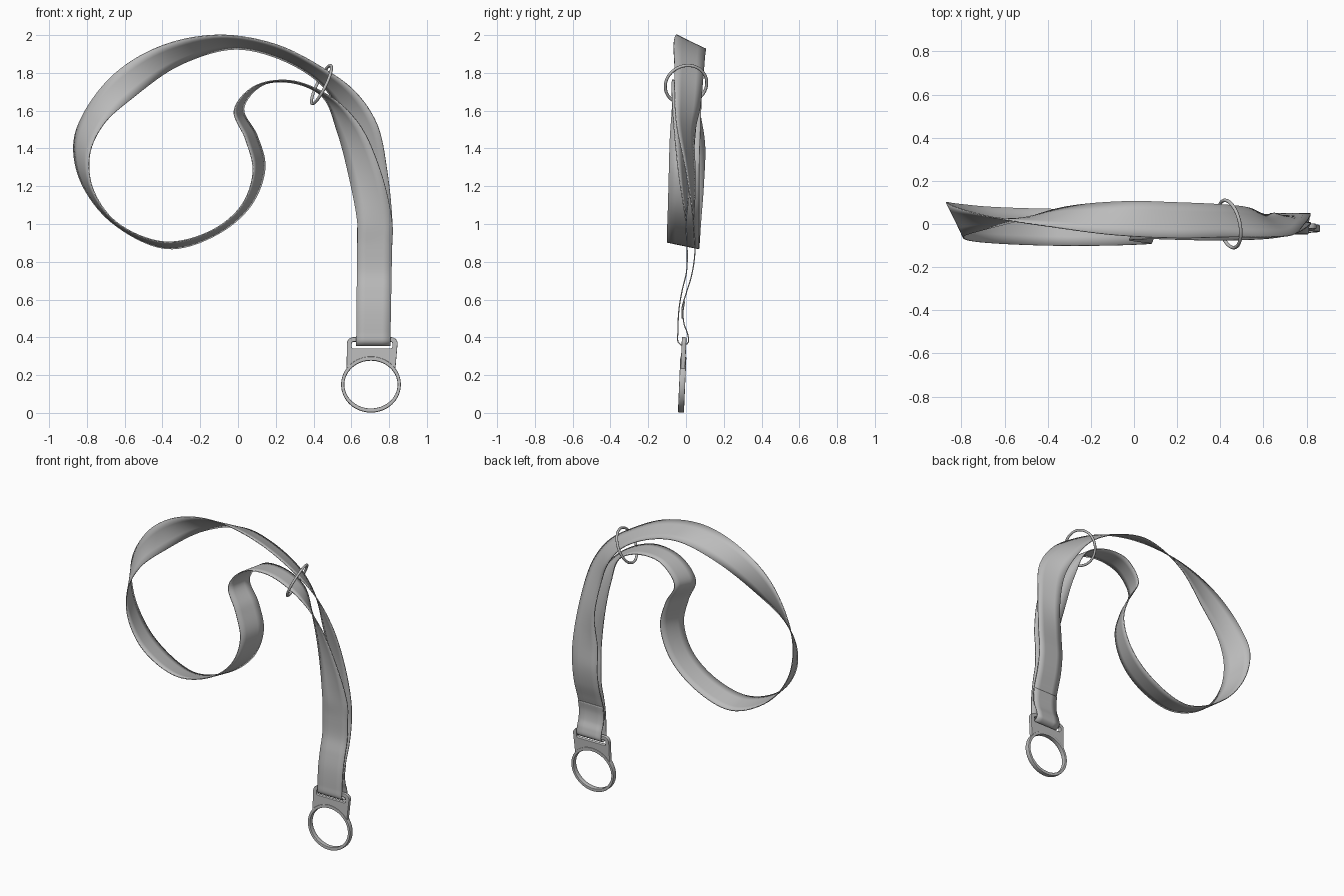
import bpy, math
from mathutils import Vector, Matrix

if "Cube" in bpy.data.objects:
    bpy.data.objects.remove(bpy.data.objects["Cube"])

grey = bpy.data.materials.new("grey")
grey.diffuse_color = (0.5, 0.5, 0.5, 1)
grey.use_nodes = True
grey.node_tree.nodes["Principled BSDF"].inputs["Base Color"].default_value = grey.diffuse_color


def add_mesh(name, verts, faces):
    me = bpy.data.meshes.new(name)
    me.from_pydata(verts, [], faces)
    me.materials.append(grey)
    ob = bpy.data.objects.new(name, me)
    bpy.context.collection.objects.link(ob)
    return ob


def activate(ob):
    bpy.ops.object.select_all(action='DESELECT')
    ob.select_set(True)
    bpy.context.view_layer.objects.active = ob


def smooth(ob):
    activate(ob)
    bpy.ops.object.shade_smooth_by_angle(angle=math.radians(35))


def spline(pts, steps):
    """Centripetal spline through all points."""
    pts = [2 * pts[0] - pts[1]] + pts + [2 * pts[-1] - pts[-2]]
    out = []
    for p0, p1, p2, p3 in zip(pts, pts[1:], pts[2:], pts[3:]):
        t0 = 0.0
        t1 = t0 + max((p1 - p0).length, 1e-5) ** 0.5
        t2 = t1 + max((p2 - p1).length, 1e-5) ** 0.5
        t3 = t2 + max((p3 - p2).length, 1e-5) ** 0.5
        for i in range(steps):
            t = t1 + (t2 - t1) * i / steps
            a1 = p0.lerp(p1, (t - t0) / (t1 - t0))
            a2 = p1.lerp(p2, (t - t1) / (t2 - t1))
            a3 = p2.lerp(p3, (t - t2) / (t3 - t2))
            b1 = a1.lerp(a2, (t - t0) / (t2 - t0))
            b2 = a2.lerp(a3, (t - t1) / (t3 - t1))
            out.append(b1.lerp(b2, (t - t1) / (t2 - t1)))
    return out + [pts[-2]]


# Strap: one long ribbon given by its two edges
back_tail = [(-0.022, 0.50), (-0.02, 0.56), (0.0, 0.63), (0.03, 0.73),
             (0.047, 0.85), (0.04, 1.0)]
front_tail = [(0.0, 1.0), (0.006, 0.88), (0.003, 0.75), (-0.02, 0.65),
              (-0.037, 0.55), (-0.043, 0.43), (-0.041, 0.375), (-0.015, 0.356),
              (0.012, 0.375), (0.008, 0.42), (-0.01, 0.47), (-0.016, 0.53), (-0.008, 0.59)]
loop = [
    (0.79, 0.00, 1.28, 0.65, 0.05, 1.22),
    (0.735, -0.05, 1.53, 0.60, 0.045, 1.47),
    (0.62, -0.06, 1.70, 0.53, 0.075, 1.62),
    (0.45, -0.06, 1.825, 0.41, 0.09, 1.765),
    (0.20, -0.065, 1.95, 0.19, 0.10, 1.885),
    (-0.10, -0.05, 2.0, -0.03, 0.105, 1.925),
    (-0.40, -0.01, 1.945, -0.31, 0.08, 1.84),
    (-0.65, 0.03, 1.80, -0.54, 0.015, 1.68),
    (-0.82, 0.075, 1.58, -0.71, -0.03, 1.53),
    (-0.87, 0.10, 1.42, -0.785, -0.055, 1.37),
    (-0.83, 0.095, 1.22, -0.77, -0.075, 1.19),
    (-0.67, 0.08, 1.01, -0.645, -0.09, 1.01),
    (-0.38, 0.07, 0.87, -0.39, -0.10, 0.905),
    (-0.12, 0.07, 0.94, -0.14, -0.10, 0.965),
    (0.07, 0.07, 1.10, 0.02, -0.095, 1.10),
    (0.143, 0.07, 1.30, 0.08, -0.09, 1.28),
    (0.10, 0.075, 1.47, 0.04, -0.085, 1.45),
    (0.03, 0.08, 1.61, -0.02, -0.075, 1.60),
    (0.13, 0.085, 1.735, 0.08, -0.07, 1.725),
    (0.30, 0.08, 1.745, 0.27, -0.075, 1.76),
    (0.45, 0.07, 1.67, 0.48, -0.075, 1.68),
    (0.525, 0.05, 1.49, 0.64, -0.065, 1.53),
    (0.585, 0.03, 1.26, 0.755, -0.04, 1.28)]


def tail_edge(tail, right):
    return [Vector((0.8 + 0.018 * z if right else 0.622 + 0.01 * z, y, z)) for y, z in tail]


edge_a = spline(tail_edge(back_tail, True) + [Vector(r[:3]) for r in loop]
                + tail_edge(front_tail, False), 8)
edge_b = spline(tail_edge(back_tail, False) + [Vector(r[3:]) for r in loop]
                + tail_edge(front_tail, True), 8)
cols = 5
verts = [a.lerp(b, c / (cols - 1)) for a, b in zip(edge_a, edge_b) for c in range(cols)]
faces = [(r * cols + c, r * cols + c + 1, (r + 1) * cols + c + 1, (r + 1) * cols + c)
         for r in range(len(edge_a) - 1) for c in range(cols - 1)]
strap = add_mesh("strap", verts, faces)
solid = strap.modifiers.new("thickness", 'SOLIDIFY')
solid.thickness = 0.006
solid.offset = 0
smooth(strap)

# Thin wire ring gathering both strands
bpy.ops.mesh.primitive_torus_add(major_radius=0.112, minor_radius=0.008,
                                 major_segments=64, minor_segments=12)
ring = bpy.context.object
ring.name = "gather_ring"
rot = Vector((0.88, 0.2, -0.43)).to_track_quat('Z', 'Y').to_matrix().to_4x4()
ring.matrix_world = Matrix.Translation((0.442, 0.0, 1.738)) @ rot
ring.data.materials.append(grey)
smooth(ring)


# Buckle: flat plate with a strap slot and a large round opening
def ellipse(cx, cz, rx, rz, a0, a1, n):
    return [(cx + rx * math.cos(math.radians(a0 + (a1 - a0) * i / n)),
             cz + rz * math.sin(math.radians(a0 + (a1 - a0) * i / n))) for i in range(n + 1)]


def rounded_box(x0, x1, z0, z1, r):
    pts = []
    for cx, cz, a in ((x1 - r, z0 + r, -90), (x1 - r, z1 - r, 0),
                      (x0 + r, z1 - r, 90), (x0 + r, z0 + r, 180)):
        pts += ellipse(cx, cz, r, r, a, a + 90, 6)
    return pts


outline = (ellipse(0.704, 0.15, 0.158, 0.148, 145, 395, 56)
           + ellipse(0.81, 0.368, 0.035, 0.033, 0, 90, 6)
           + ellipse(0.612, 0.368, 0.035, 0.033, 90, 180, 6))
opening = ellipse(0.704, 0.15, 0.141, 0.127, 0, 360, 64)[:-1]
slot = rounded_box(0.602, 0.818, 0.341, 0.377, 0.01)


def plate(name, loops, half, bevel, y):
    cu = bpy.data.curves.new(name, 'CURVE')
    cu.dimensions = '2D'
    cu.fill_mode = 'BOTH'
    cu.extrude = half - bevel
    cu.bevel_depth = bevel
    cu.offset = -bevel
    cu.bevel_resolution = 1
    for pts in loops:
        sp = cu.splines.new('POLY')
        sp.points.add(len(pts) - 1)
        for p, (x, z) in zip(sp.points, pts):
            p.co = (x, z, 0, 1)
        sp.use_cyclic_u = True
    cu.materials.append(grey)
    ob = bpy.data.objects.new(name, cu)
    bpy.context.collection.objects.link(ob)
    ob.location = (0, y, 0)
    ob.rotation_euler = (math.radians(87.5), 0, 0)
    activate(ob)
    bpy.ops.object.convert(target='MESH')
    smooth(bpy.context.object)


plate("buckle_plate", [outline, opening, slot], 0.012, 0.003, -0.027)
# Raised rim around the round opening
rim = ellipse(0.704, 0.15, 0.158, 0.148, 0, 360, 64)[:-1]
plate("buckle_rim", [rim, opening], 0.016, 0.004, -0.027)
